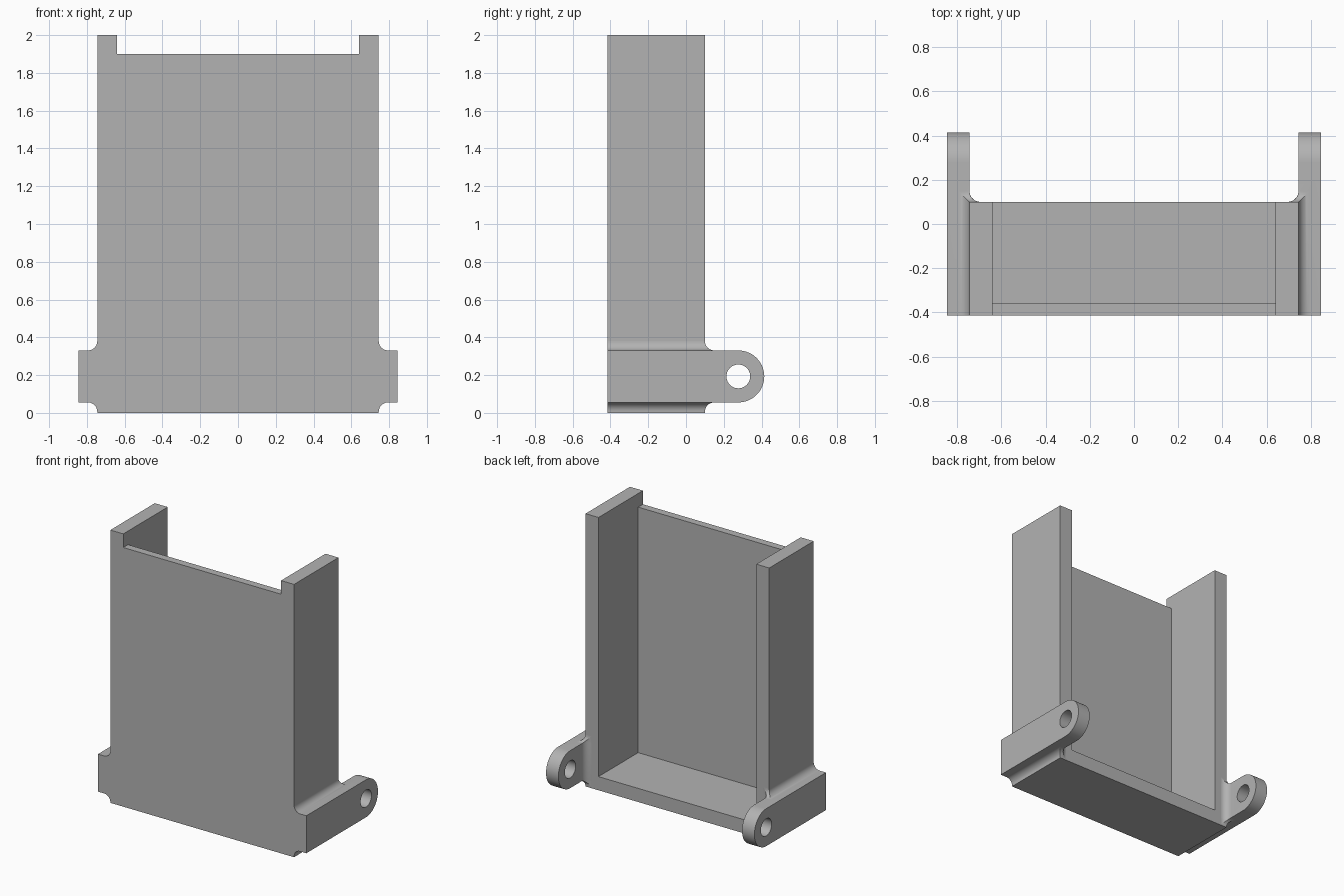
import bpy, bmesh
from math import sin, cos, pi, acos, sqrt

if "Cube" in bpy.data.objects:
    bpy.data.objects.remove(bpy.data.objects["Cube"])

GREY = bpy.data.materials.new("plain grey")
GREY.use_nodes = True
colour = (0.45, 0.45, 0.45, 1)
GREY.diffuse_color = colour
GREY.node_tree.nodes["Principled BSDF"].inputs["Base Color"].default_value = colour

WALL_X, FRONT, BACK, HEIGHT = 0.745, -0.415, 0.1, 2.0
INNER_X, THICK, R = 0.64, 0.1, 0.05
LUG_Z, LUG_R, LUG_Y = 0.193, 0.1375, 0.277


def loft(name, rings):
    """Closed solid through a stack of rings with equal point counts."""
    bm = bmesh.new()
    loops = [[bm.verts.new(p) for p in ring] for ring in rings]
    n = len(loops[0])
    for a, b in zip(loops, loops[1:]):
        for i in range(n):
            j = (i + 1) % n
            bm.faces.new((a[i], a[j], b[j], b[i]))
    bm.faces.new(loops[0])
    bm.faces.new(loops[-1])
    bmesh.ops.remove_doubles(bm, verts=bm.verts, dist=1e-5)
    bmesh.ops.recalc_face_normals(bm, faces=bm.faces)
    mesh = bpy.data.meshes.new(name)
    bm.to_mesh(mesh)
    bm.free()
    mesh.materials.append(GREY)
    ob = bpy.data.objects.new(name, mesh)
    bpy.context.collection.objects.link(ob)
    return ob


def box(name, x, y, z):
    return loft(name, [[(x[0], y[0], h), (x[1], y[0], h), (x[1], y[1], h), (x[0], y[1], h)]
                       for h in z])


def side_extrude(name, outline, x0, x1):
    return loft(name, [[(x, y, z) for y, z in outline] for x in (x0, x1)])


def apply(ob, mod):
    bpy.context.view_layer.objects.active = ob
    bpy.ops.object.modifier_apply(modifier=mod.name)


def combine(ob, other, operation):
    mod = ob.modifiers.new(operation.lower(), 'BOOLEAN')
    mod.operation, mod.solver, mod.object = operation, 'EXACT', other
    apply(ob, mod)
    bpy.data.objects.remove(other)


def arc(cy, cz, r, start, end, steps):
    return [(cy + r * cos(start + (end - start) * i / steps),
             cz + r * sin(start + (end - start) * i / steps)) for i in range(steps + 1)]


# Open tray: floor, two side walls and a lower, thinner front panel
tray = box("tray", (-WALL_X, WALL_X), (FRONT, BACK), (0, HEIGHT))
combine(tray, box("cavity", (-INNER_X, INNER_X), (-0.36, 1), (THICK, 3)), 'DIFFERENCE')
combine(tray, box("top_notch", (-INNER_X, INNER_X), (-1, 1), (HEIGHT - THICK, 3)), 'DIFFERENCE')

# Hinge lug: a bar along the wall with a round, drilled end
bottom, top = LUG_Z - LUG_R, LUG_Z + LUG_R
outline = [(FRONT, bottom)] + arc(LUG_Y, LUG_Z, LUG_R, -pi / 2, pi / 2, 28) + [(FRONT, top)]
lugs = side_extrude("hinge_lugs", outline, WALL_X, WALL_X + THICK)
hole = arc(LUG_Y, LUG_Z, 0.063, 0, 2 * pi, 40)[:-1]
combine(lugs, side_extrude("pin_hole", hole, 0, 1), 'DIFFERENCE')


# Concave fillets where the lug meets the wall, mitred round the rear corner
def fillet_ring(d, z):
    ring = [(WALL_X, FRONT, z), (WALL_X + d, FRONT, z),
            (WALL_X + d, BACK + d, z), (WALL_X, BACK + d, z)]
    sweep = acos(max(-1, min(1, (R - d) / R)))
    for i in range(9):
        a = sweep * (1 - i / 8)
        ring.append((WALL_X - R + R * sin(a), BACK + R - R * cos(a), z))
    return ring


steps = 10
flare = [(R * (1 - cos(pi / 2 * i / steps)), R * (1 - sin(pi / 2 * i / steps)))
         for i in range(steps + 1)]
rings = [fillet_ring(d, bottom - h) for d, h in flare]
rings += [fillet_ring(d, top + h) for d, h in reversed(flare)]
combine(lugs, loft("fillet", rings), 'UNION')

mirror = lugs.modifiers.new("mirror", 'MIRROR')
mirror.use_mirror_merge = False
apply(lugs, mirror)

# Smooth the rounded parts, keep real edges crisp
bpy.ops.object.select_all(action='DESELECT')
lugs.select_set(True)
bpy.context.view_layer.objects.active = lugs
bpy.ops.object.shade_smooth_by_angle(angle=0.5)
